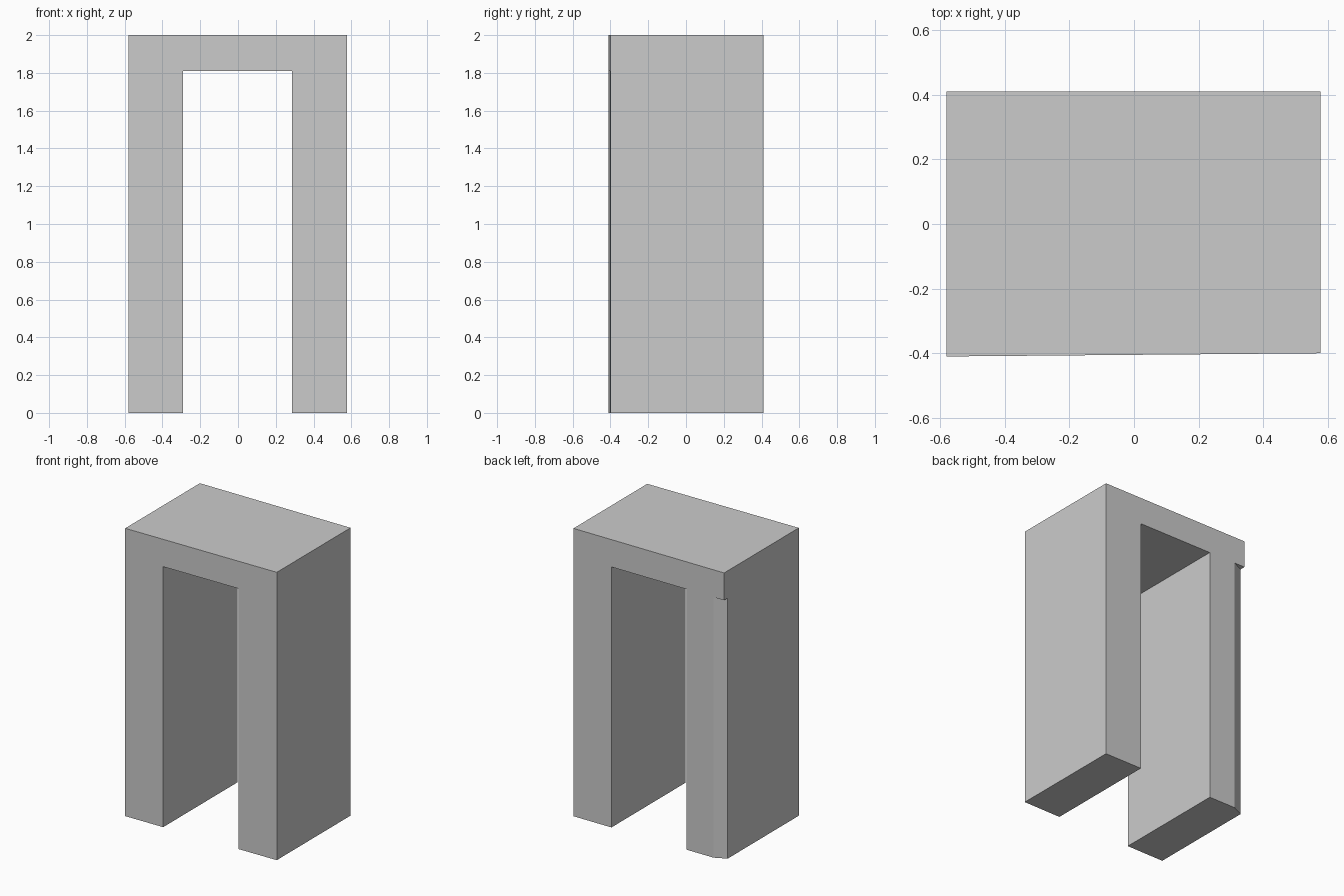
import bpy, bmesh

if "Cube" in bpy.data.objects:
    bpy.data.objects.remove(bpy.data.objects["Cube"])


def prism(name, pts, direction):
    """Extrude a closed polygon of 3D points along a direction."""
    bm = bmesh.new()
    face = bm.faces.new([bm.verts.new(p) for p in pts])
    ext = bmesh.ops.extrude_face_region(bm, geom=[face], use_keep_orig=True)
    moved = [v for v in ext["geom"] if isinstance(v, bmesh.types.BMVert)]
    bmesh.ops.translate(bm, verts=moved, vec=direction)
    bmesh.ops.recalc_face_normals(bm, faces=bm.faces)
    me = bpy.data.meshes.new(name)
    bm.to_mesh(me)
    bm.free()
    ob = bpy.data.objects.new(name, me)
    bpy.context.collection.objects.link(ob)
    return ob


# Arch profile: two legs joined by a flat top
L, R, IL, IR, Z = -0.58, 0.578, -0.29, 0.286, 1.81
profile = [(L, 0), (IL, 0), (IL, Z), (IR, Z), (IR, 0), (R, 0), (R, 2), (L, 2)]
arch = prism("arch_frame", [(x, 0.41, z) for x, z in profile], (0, -0.82, 0))

# Front face is slightly skewed towards the right
for v in arch.data.vertices:
    if v.co.y < 0:
        v.co.y = -0.41 + 0.01 * (v.co.x - L) / (R - L)

# Chamfer on the back outer corner of the left leg, below the top slab
cutter = prism("leg_chamfer_cutter",
               [(-0.498, 0.41, -0.1), (-0.662, 0.332, -0.1),
                (-0.662, 0.5, -0.1), (-0.498, 0.5, -0.1)], (0, 0, Z + 0.1))
cutter.hide_render = True
cutter.hide_viewport = True
mod = arch.modifiers.new("leg_chamfer", "BOOLEAN")
mod.operation = "DIFFERENCE"
mod.solver = "EXACT"
mod.object = cutter
